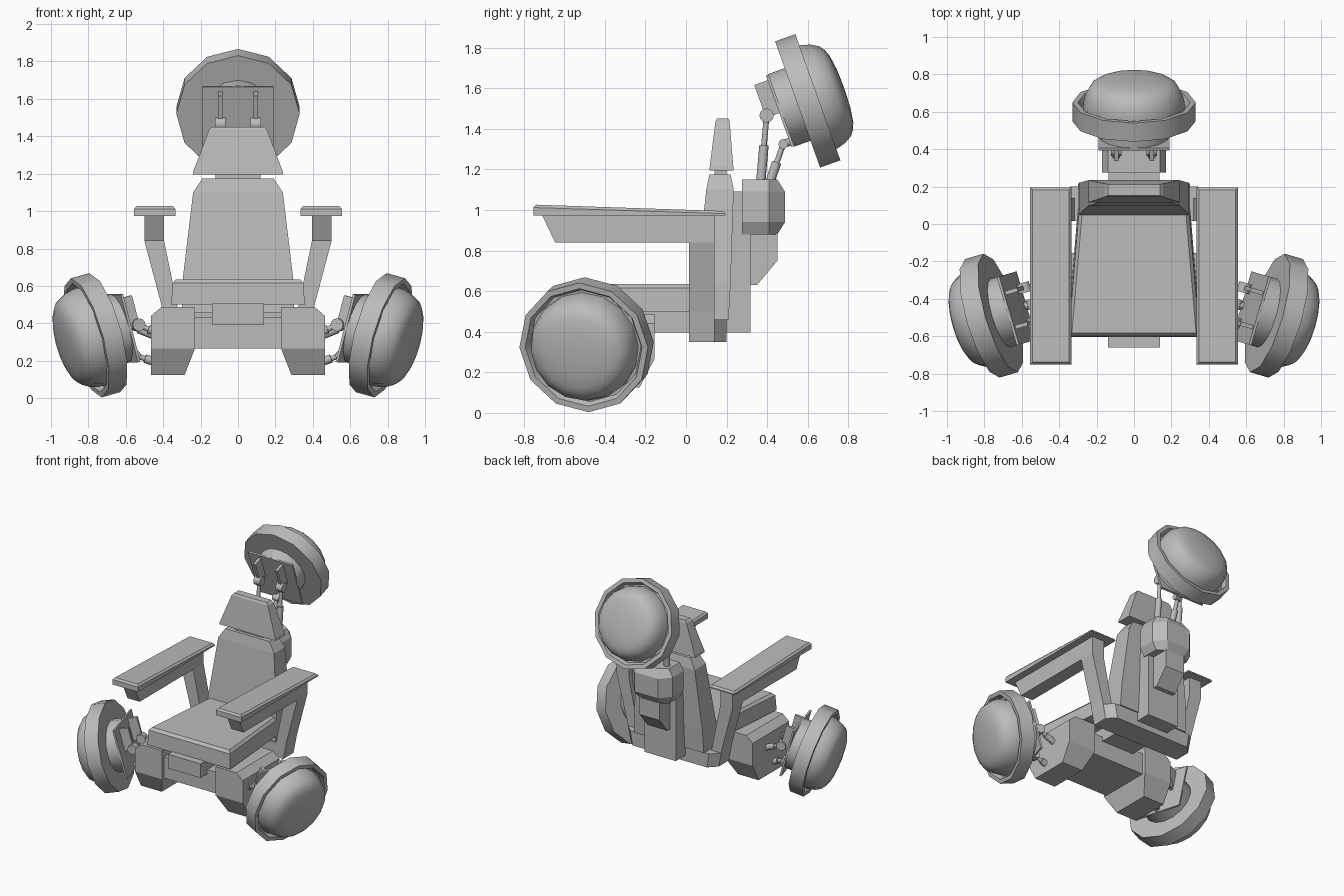
import bpy, bmesh, math
from mathutils import Vector, Matrix

cube = bpy.data.objects.get("Cube")
if cube:
    bpy.data.objects.remove(cube, do_unlink=True)

GREY = (0.5, 0.5, 0.5, 1)
mat = bpy.data.materials.new("plain grey")
mat.use_nodes = True
mat.diffuse_color = GREY
mat.node_tree.nodes["Principled BSDF"].inputs["Base Color"].default_value = GREY


def finish(name, bm, bevel=0, mirror=False, smooth=False):
    bmesh.ops.recalc_face_normals(bm, faces=bm.faces)
    me = bpy.data.meshes.new(name)
    bm.to_mesh(me)
    bm.free()
    me.materials.append(mat)
    ob = bpy.data.objects.new(name, me)
    bpy.context.collection.objects.link(ob)
    if smooth:
        me.shade_smooth()
        me.set_sharp_from_angle(angle=math.radians(40))
    if bevel:
        mod = ob.modifiers.new("Bevel", "BEVEL")
        mod.width = bevel
        mod.segments = 1
        mod.limit_method = "ANGLE"
    if mirror:
        ob.modifiers.new("Mirror", "MIRROR")
    return ob


def skin(name, rings, frame=Matrix(), **kw):
    """Skin closed rings of points, capping both ends."""
    bm = bmesh.new()
    rings = [[bm.verts.new(p) for p in r] for r in rings]
    n = len(rings[0])
    for a, b in zip(rings, rings[1:]):
        for i in range(n):
            j = (i + 1) % n
            bm.faces.new((a[i], a[j], b[j], b[i]))
    bm.faces.new(rings[0])
    bm.faces.new(rings[-1])
    bm.transform(frame)
    return finish(name, bm, **kw)


def loft(name, sections, **kw):
    """Stack of rectangles given as z, x0, x1, y0, y1."""
    return skin(name, [[(a, c, z), (b, c, z), (b, d, z), (a, d, z)]
                       for z, a, b, c, d in sections], **kw)


def box(name, x0, x1, y0, y1, z0, z1, **kw):
    return loft(name, [(z0, x0, x1, y0, y1), (z1, x0, x1, y0, y1)], **kw)


def side_prism(name, profile, x0, x1, **kw):
    """Extrude a y-z profile along x."""
    return skin(name, [[(x, y, z) for y, z in profile] for x in (x0, x1)], **kw)


def lathe(name, profile, sides, frame):
    """Turn a radius-depth profile around the local z axis."""
    turns = [2 * math.pi * i / sides for i in range(sides)]
    return skin(name, [[(r * math.sin(t), r * math.cos(t), z) for t in turns]
                       for r, z in profile], frame=frame, smooth=True)


def rod(name, a, b, radius):
    a, b = Vector(a), Vector(b)
    d = b - a
    frame = Matrix.Translation(a) @ d.to_track_quat("Z", "Y").to_matrix().to_4x4()
    return lathe(name, [(radius, 0), (radius, d.length)], 12, frame)


def pod(tag, centre, axis, upper_end, lower_end):
    """Domed round pod with mounting plate, fins and three struts."""
    z = Vector(axis).normalized()
    x = Vector((0, 0, 1)).cross(z).normalized()
    y = z.cross(x)
    frame = Matrix.Translation(centre) @ Matrix((x, y, z)).transposed().to_4x4()

    lathe(tag + "_hub", [(0.19, -0.14), (0.19, -0.04)], 16, frame)
    lathe(tag + "_rim", [(0.27, -0.053), (0.33, -0.053), (0.33, 0.053), (0.3, 0.053),
                         (0.285, 0.02), (0.2, 0.02)], 12, frame)
    lathe(tag + "_dome", [(0.272, 0.0), (0.27, 0.06), (0.257, 0.105), (0.235, 0.143),
                          (0.208, 0.163), (0.175, 0.176), (0.1, 0.187), (0.02, 0.19)],
          16, frame)

    box(tag + "_plate", -0.19, 0.19, -0.187, 0.187, -0.152, -0.138, frame=frame)
    for side, s in (("left", 1), ("right", -1)):
        u = s * 0.095
        box(f"{tag}_fin_{side}", u - 0.011, u + 0.011, -0.01, 0.162, -0.222, -0.15, frame=frame)
        joint = frame @ Vector((u, 0, -0.215))
        rod(f"{tag}_joint_{side}", joint - x * 0.027, joint + x * 0.027, 0.035)
        end = Vector(upper_end) + x * u
        mid = joint.lerp(end, 0.4)
        rod(f"{tag}_strut_{side}", joint, mid, 0.014)
        rod(f"{tag}_sleeve_{side}", mid, end, 0.023)
    # Lower centre strut
    a = frame @ Vector((0, -0.16, -0.185))
    rod(tag + "_lower_joint", a - x * 0.027, a + x * 0.027, 0.024)
    rod(tag + "_lower_lug", a, frame @ Vector((0, -0.16, -0.145)), 0.02)
    mid = a.lerp(Vector(lower_end), 0.4)
    rod(tag + "_lower_strut", a, mid, 0.014)
    rod(tag + "_lower_sleeve", mid, lower_end, 0.023)


# Three pods: two at the sides, one behind the head
pod("rear_pod", (0, 0.6, 1.538), (0, 0.942, 0.336), (0, 0.365, 1.1), (0, 0.4, 1.1))
for tag, s in (("left_pod", 1), ("right_pod", -1)):
    pod(tag, (s * 0.762, -0.49, 0.336), (s * 0.93, -0.27, -0.26),
        (s * 0.42, -0.427, 0.335), (s * 0.42, -0.42, 0.185))

# Seat, backrest and headrest
skin("seat", [[(-w, f, z), (w, f, z), (w - 0.06, 0.12, z), (0.06 - w, 0.12, z)]
              for z, w, f in ((0.5, 0.357, -0.605), (0.615, 0.35, -0.6), (0.635, 0.332, -0.582))])
loft("backrest", [(0.46, -0.3, 0.3, 0.03, 0.21), (0.64, -0.295, 0.295, 0.05, 0.22),
                  (1.1, -0.24, 0.24, 0.1, 0.235), (1.175, -0.19, 0.19, 0.115, 0.22)])
box("neck", -0.12, 0.12, 0.14, 0.2, 1.16, 1.22)
loft("headrest", [(1.195, -0.242, 0.242, 0.115, 0.235), (1.215, -0.238, 0.238, 0.117, 0.233),
                  (1.435, -0.155, 0.155, 0.145, 0.215), (1.45, -0.14, 0.14, 0.153, 0.21)])

# Armrests with their posts; the pad has a chamfered top edge
pad_rings = []
for inset, front, back in ((0, 0.973, 0.973), (0, 1.012, 0.982), (0.013, 1.026, 0.995)):
    x0, x1, y0, y1 = 0.335 + inset, 0.555 - inset, -0.752 + inset, 0.195 - inset
    pad_rings.append([(x0, y0, front), (x1, y0, front), (x1, y1, back), (x0, y1, back)])
skin("armrest_pad", pad_rings, mirror=True)
side_prism("armrest_beam", [(-0.71, 0.977), (-0.645, 0.84), (0.14, 0.84), (0.14, 0.977)],
           0.395, 0.5, mirror=True)
loft("armrest_post", [(0.35, 0.295, 0.38, 0.015, 0.14), (0.5, 0.325, 0.41, 0.015, 0.14),
                      (0.84, 0.395, 0.5, 0.015, 0.14)], mirror=True)

# Rear cross bar with cut back corners
skin("rear_cross_bar", [[(-w, 0.015, z), (w, 0.015, z), (w, 0.14, z), (w - 0.06, 0.2, z),
                         (0.06 - w, 0.2, z), (-w, 0.14, z)]
                        for z, w in ((0.35, 0.38), (0.46, 0.4))])

# Spine, rear housing with a cut back, and tail
box("spine", -0.135, 0.135, 0.19, 0.318, 0.395, 1.09)
skin("rear_housing", [[(-w, 0.275, z), (w, 0.275, z), (w, 0.41, z), (w - 0.07, b, z),
                       (0.07 - w, b, z), (-w, 0.41, z)]
                      for z, w, b in ((0.88, 0.14, 0.45), (0.94, 0.172, 0.488),
                                      (1.09, 0.172, 0.488), (1.15, 0.14, 0.45))])
side_prism("tail", [(0.3, 0.9), (0.45, 0.9), (0.45, 0.75), (0.35, 0.63), (0.3, 0.63)],
           -0.085, 0.085)

# Drive base under the seat
box("centre_rail", -0.14, 0.14, -0.66, 0.05, 0.395, 0.505)
box("base_bridge", -0.25, 0.25, -0.58, -0.18, 0.265, 0.43)
loft("base_side", [(0.125, 0.285, 0.465, -0.53, -0.23), (0.265, 0.23, 0.465, -0.605, -0.155),
                   (0.44, 0.23, 0.465, -0.605, -0.155), (0.487, 0.23, 0.41, -0.605, -0.155)],
     mirror=True)
